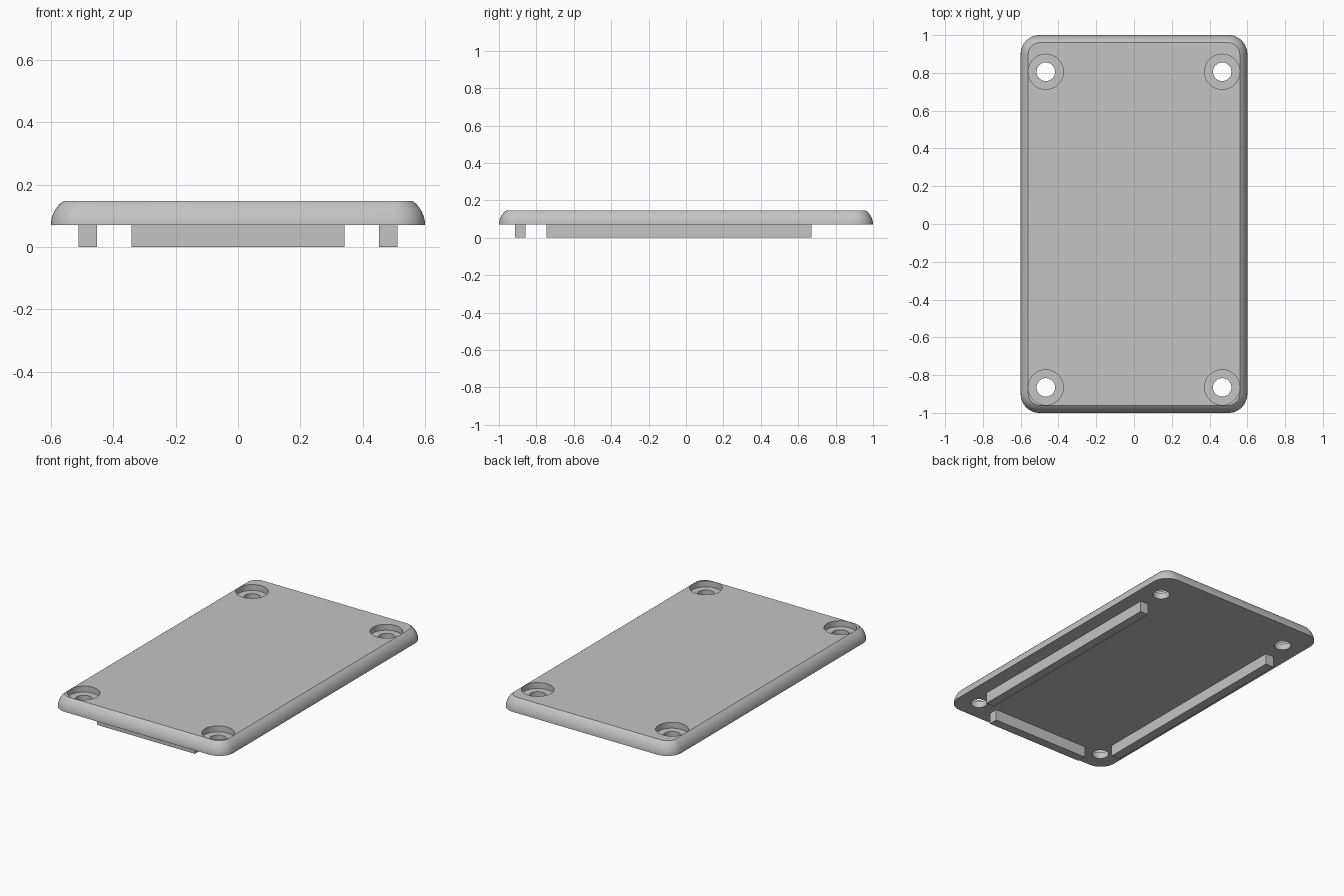
import bpy, bmesh, math

cube = bpy.data.objects.get("Cube")
if cube:
    bpy.data.objects.remove(cube, do_unlink=True)

HALF_X, HALF_Y = 0.6, 1.0
BASE, TOP = 0.07, 0.147
CORNER, EDGE = 0.1, 0.094

grey = bpy.data.materials.new("light grey plastic")
grey.use_nodes = True
colour = (0.55, 0.55, 0.55, 1)
grey.diffuse_color = colour
grey.node_tree.nodes["Principled BSDF"].inputs["Base Color"].default_value = colour


def make_object(name, bm):
    bmesh.ops.recalc_face_normals(bm, faces=bm.faces[:])
    mesh = bpy.data.meshes.new(name)
    bm.to_mesh(mesh)
    bm.free()
    mesh.materials.append(grey)
    obj = bpy.data.objects.new(name, mesh)
    bpy.context.collection.objects.link(obj)
    return obj


def rounded_ring(bm, inset, z, steps=12):
    """Rounded rectangle outline, pulled in by inset."""
    ring = []
    for quarter, (sx, sy) in enumerate([(1, 1), (-1, 1), (-1, -1), (1, -1)]):
        for i in range(steps + 1):
            a = math.pi / 2 * (quarter + i / steps)
            r = CORNER - inset
            ring.append(bm.verts.new((sx * (HALF_X - CORNER) + r * math.cos(a),
                                      sy * (HALF_Y - CORNER) + r * math.sin(a), z)))
    return ring


def box(name, x0, x1, y0, y1, z0, z1):
    bm = bmesh.new()
    bmesh.ops.create_cube(bm, size=1)
    for v in bm.verts:
        v.co = (x0 if v.co.x < 0 else x1,
                y0 if v.co.y < 0 else y1,
                z0 if v.co.z < 0 else z1)
    return make_object(name, bm)


def drill(obj, x, y, radius, z0, z1):
    bm = bmesh.new()
    bmesh.ops.create_cone(bm, cap_ends=True, segments=48, radius1=radius,
                          radius2=radius, depth=z1 - z0)
    bmesh.ops.translate(bm, verts=bm.verts[:], vec=(x, y, (z0 + z1) / 2))
    cutter = make_object("hole_cutter", bm)
    cutter.hide_render = True
    mod = obj.modifiers.new("hole", 'BOOLEAN')
    mod.operation, mod.solver, mod.object = 'DIFFERENCE', 'EXACT', cutter
    bpy.context.view_layer.objects.active = obj
    bpy.ops.object.modifier_apply(modifier=mod.name)
    bpy.data.objects.remove(cutter, do_unlink=True)


# Cover plate: stacked outlines following an arc that stops at a crisp top edge
bm = bmesh.new()
rings = []
sweep = math.asin((TOP - BASE) / EDGE)
for i in range(9):
    a = sweep * i / 8
    rings.append(rounded_ring(bm, EDGE * (1 - math.cos(a)), BASE + EDGE * math.sin(a)))
for low, high in zip(rings, rings[1:]):
    n = len(low)
    for i in range(n):
        j = (i + 1) % n
        bm.faces.new((low[i], low[j], high[j], high[i]))
bm.faces.new(rings[0])
bm.faces.new(rings[-1])
plate = make_object("cover_plate", bm)

# Counterbored screw holes near the corners
for x in (-0.467, 0.467):
    for y in (-0.865, 0.806):
        drill(plate, x, y, 0.093, TOP - 0.037, TOP + 0.1)
        drill(plate, x, y, 0.049, -0.1, TOP + 0.1)

bpy.ops.object.select_all(action='DESELECT')
plate.select_set(True)
bpy.context.view_layer.objects.active = plate
bpy.ops.object.shade_smooth_by_angle(angle=math.radians(30))

# Locating rails underneath
box("left_rail", 0.453, 0.511, -0.745, 0.67, 0, BASE)
box("right_rail", -0.511, -0.453, -0.745, 0.67, 0, BASE)
box("front_rail", -0.341, 0.341, -0.915, -0.857, 0, BASE)
